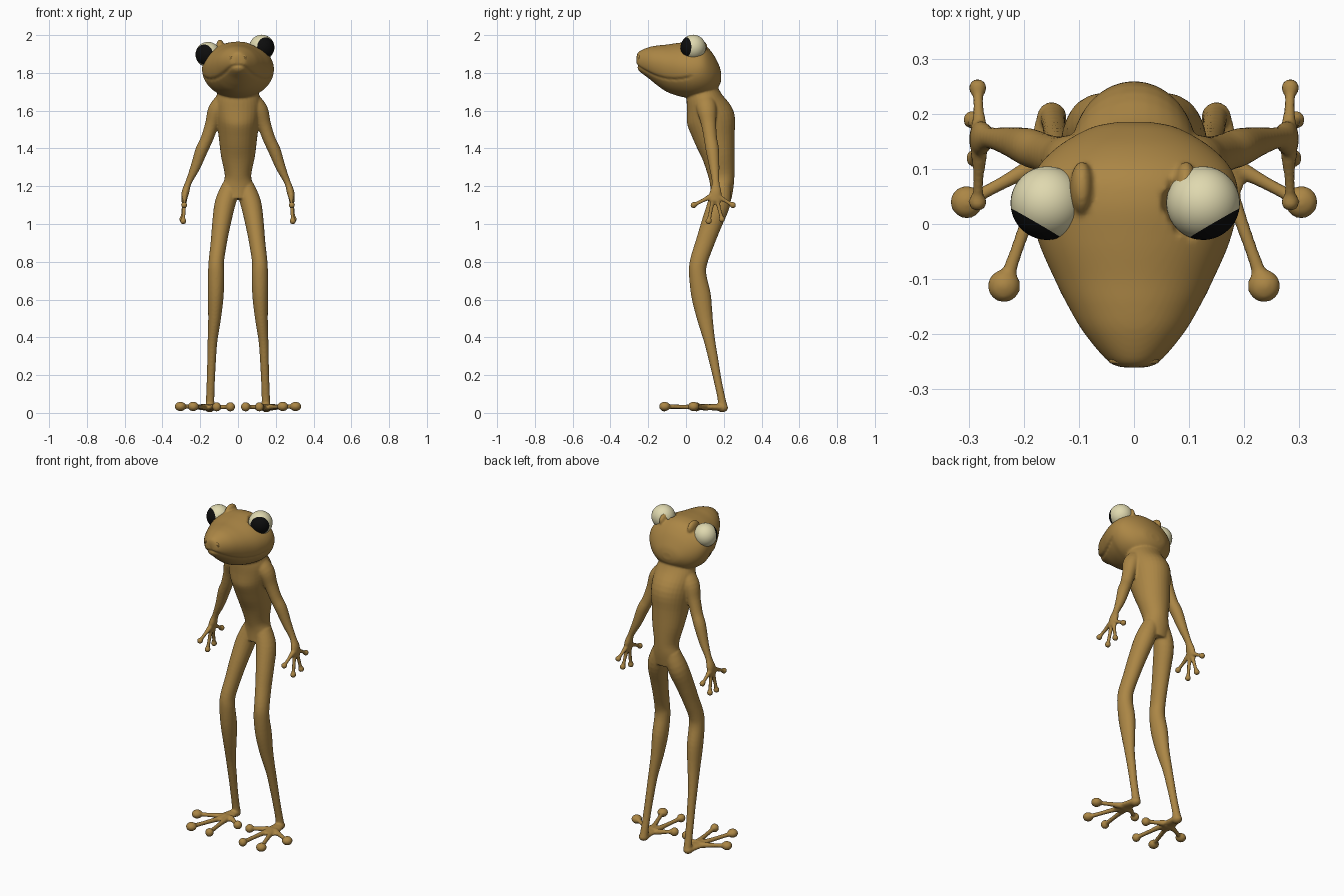
import bpy, bmesh, math
from mathutils import Vector, Matrix

if "Cube" in bpy.data.objects:
    bpy.data.objects.remove(bpy.data.objects["Cube"])


def material(name, rgb, rough):
    m = bpy.data.materials.new(name)
    m.use_nodes = True
    m.diffuse_color = (*rgb, 1)
    bsdf = m.node_tree.nodes["Principled BSDF"]
    bsdf.inputs["Base Color"].default_value = (*rgb, 1)
    bsdf.inputs["Roughness"].default_value = rough
    return m


SKIN = material("ochre skin", (0.41, 0.24, 0.06), 0.6)
CREAM = material("cream eyeball", (0.74, 0.69, 0.43), 0.4)
BLACK = material("black pupil", (0.004, 0.004, 0.004), 0.4)


def make_object(name, bm, mats):
    mesh = bpy.data.meshes.new(name)
    bmesh.ops.recalc_face_normals(bm, faces=bm.faces)
    for f in bm.faces:
        f.smooth = True
    bm.to_mesh(mesh)
    bm.free()
    for m in mats:
        mesh.materials.append(m)
    ob = bpy.data.objects.new(name, mesh)
    bpy.context.collection.objects.link(ob)
    return ob


def sample(rows, steps):
    """Smooth spline through rows of numbers."""
    rows = [Vector(r) for r in rows]
    out = []
    for i in range(len(rows) - 1):
        a, b = rows[max(i - 1, 0)], rows[i]
        c, d = rows[i + 1], rows[min(i + 2, len(rows) - 1)]
        for k in range(steps):
            t = k / steps
            out.append(0.5 * (2 * b + (c - a) * t + (2 * a - 5 * b + 4 * c - d) * t ** 2
                              + (3 * b - a - 3 * c + d) * t ** 3))
    return out + [rows[-1]]


def skin_rings(bm, rings):
    """Bridge rings of points into a closed skin."""
    loops = [[bm.verts.new(p) for p in ring] for ring in rings]
    n = len(loops[0])
    for a, b in zip(loops, loops[1:]):
        for i in range(n):
            j = (i + 1) % n
            bm.faces.new((a[i], a[j], b[j], b[i]))
    bm.faces.new(loops[0][::-1])
    bm.faces.new(loops[-1])


def tube(bm, rows, side=1, ref=(0, 1, 0), steps=4, n=20):
    """Limb through rows of x, y, z, width radius, depth radius."""
    pts = sample(rows, steps)
    rings = []
    for i, p in enumerate(pts):
        q, r = pts[max(i - 1, 0)], pts[min(i + 1, len(pts) - 1)]
        t = (Vector(r[:3]) - Vector(q[:3])).normalized()
        u = t.cross(Vector(ref)).normalized()
        v = u.cross(t)
        ring = []
        for k in range(n):
            a = math.tau * k / n
            co = Vector(p[:3]) + u * p[3] * math.cos(a) + v * p[4] * math.sin(a)
            ring.append((co.x * side, co.y, co.z))
        rings.append(ring)
    skin_rings(bm, rings)


def ball(bm, center, scale):
    mat = Matrix.Translation(center) @ Matrix.Diagonal((*scale, 1))
    bmesh.ops.create_uvsphere(bm, u_segments=20, v_segments=12, radius=1, matrix=mat)


def digit(bm, root, tip, thick, pad, side, ref):
    """Finger or toe: thin stalk with a round pad."""
    a, b = Vector(root), Vector(tip)
    tube(bm, [(*a.lerp(b, f), thick * k, thick * k)
              for f, k in ((0, 1.5), (0.4, 1.05), (0.75, 0.95), (1, 1.2))], side, ref, n=14)
    ball(bm, (tip[0] * side, tip[1], tip[2]), pad)


body = bmesh.new()

# Torso and neck
tube(body, [(0, .07, 1.78, .10, .08), (0, .085, 1.71, .105, .085), (0, .10, 1.65, .12, .10),
            (0, .13, 1.56, .115, .128), (0, .15, 1.46, .102, .11), (0, .172, 1.36, .09, .087),
            (0, .187, 1.26, .07, .07), (0, .19, 1.20, .08, .062), (0, .185, 1.13, .075, .055)], n=32)

FINGERS = [(.285, .04, 1.10), (.29, .12, 1.015), (.295, .19, 1.025), (.285, .248, 1.10)]
TOES = [(.04, .055, .032), (.113, -.115, .032), (.237, -.113, .034), (.305, .04, .034)]

for s in (1, -1):
    # Leg from hip to ankle
    tube(body, [(.035, .19, 1.20, .05, .05), (.068, .175, 1.11, .055, .06),
                (.088, .135, 1.0, .049, .055), (.102, .10, .9, .043, .05),
                (.115, .067, .8, .041, .047), (.116, .062, .73, .043, .046),
                (.118, .08, .62, .042, .052), (.124, .10, .5, .034, .042),
                (.135, .125, .38, .026, .03), (.14, .148, .27, .023, .025),
                (.144, .168, .17, .022, .021), (.147, .187, .08, .022, .021),
                (.148, .195, .03, .024, .026)], s)
    # Foot: heel, sole and toes
    ball(body, (.15 * s, .192, .027), (.028, .031, .024))
    tube(body, [(.15, .20, .028, .026, .018), (.155, .15, .03, .034, .017),
                (.16, .09, .03, .045, .014), (.165, .05, .03, .03, .011)], s, (0, 0, 1))
    for i, tip in enumerate(TOES):
        r = (.025, .024, .03, .03)[i]
        digit(body, (.15 + (i - 1.5) * .016, .11, .03), tip, .0125, (r, r, .025), s, (0, 0, 1))
    # Arm from shoulder to palm
    tube(body, [(.06, .10, 1.66, .05, .055), (.11, .11, 1.605, .048, .053),
                (.137, .12, 1.53, .037, .04), (.165, .13, 1.45, .033, .035),
                (.193, .14, 1.39, .033, .035), (.226, .15, 1.30, .026, .027),
                (.262, .157, 1.22, .017, .02), (.278, .157, 1.17, .02, .031),
                (.287, .152, 1.12, .014, .033)], s)
    for tip in FINGERS:
        digit(body, (.282, .152 + (tip[1] - .15) * .2, 1.145), tip, .0105, (.017,) * 3, s, (1, 0, 0))
    # Brow ridge beside the eye
    ball(body, (.095 * s, .065, 1.935), (.022, .05, .042))

# Head: cross-sections as y, half width, top, bottom, height of widest line
SECTIONS = [(-.262, .015, 1.88, 1.84, 1.86), (-.252, .045, 1.91, 1.81, 1.86),
            (-.2, .09, 1.935, 1.77, 1.855), (-.15, .12, 1.945, 1.73, 1.845),
            (-.1, .145, 1.95, 1.698, 1.835), (-.03, .175, 1.96, 1.675, 1.825),
            (.04, .19, 1.965, 1.665, 1.82), (.095, .18, 1.95, 1.67, 1.82),
            (.14, .14, 1.905, 1.69, 1.80), (.175, .08, 1.84, 1.73, 1.785),
            (.186, .03, 1.80, 1.76, 1.78)]
EYES = {"left_eye": Vector((.126, .038, 1.935)), "right_eye": Vector((-.158, .038, 1.897))}
EYE_R = .067

rings = []
for y, w, top, bottom, mid in sample(SECTIONS, 8):
    mouth = 1.765 + .072 * ((y + .06) / .2) ** 2
    fade = min(1, max(0, (.04 - y) / .03))
    ring = []
    for k in range(96):
        a = math.tau * k / 96
        sn = math.sin(a)
        x, yy = w * math.cos(a), y
        z = mid + ((top - mid) if sn > 0 else (mid - bottom)) * sn
        # Lip line: a groove with the jaw set slightly back below it
        groove = math.exp(-((z - mouth) / .006) ** 2) * fade
        jaw = fade * .35 if z < mouth else 0
        inset = max(groove, jaw)
        x *= 1 - .07 * inset
        yy += .011 * inset * max(0, min(1, -y / .2))
        # Hollow the top of the head where the left eye sits
        eye = EYES["left_eye"]
        if (x - eye.x) ** 2 + (yy - eye.y) ** 2 < (EYE_R + .002) ** 2:
            z = min(z, eye.z - .008)
        ring.append((x, yy, z))
    rings.append(ring)
skin_rings(body, rings)

# Fuse everything into one smooth skin
ob = make_object("body", body, [SKIN])
rm = ob.modifiers.new("fuse", "REMESH")
rm.mode = "VOXEL"
rm.voxel_size = .0058
rm.use_smooth_shade = True
sm = ob.modifiers.new("soften", "SMOOTH")
sm.factor = .5
sm.iterations = 4

# Nostrils: small raised rims
for s, name in ((1, "left_nostril"), (-1, "right_nostril")):
    bm = bmesh.new()
    rim = []
    for i in range(25):
        a = math.tau * i / 24
        rim.append((.027 * s + .013 * math.cos(a), -.249, 1.878 + .013 * math.sin(a), .006, .006))
    tube(bm, rim, steps=1, n=10)
    make_object(name, bm, [SKIN])

# Eyes: the pupil is the cap of faces around the gaze direction
for name, center in EYES.items():
    gaze = Vector((math.copysign(.5, center.x), -.86, .02)).normalized()
    bm = bmesh.new()
    bmesh.ops.create_uvsphere(bm, u_segments=40, v_segments=28, radius=EYE_R,
                              matrix=gaze.to_track_quat("Z", "Y").to_matrix().to_4x4())
    for f in bm.faces:
        f.material_index = 1 if f.calc_center_median().normalized().dot(gaze) > .64 else 0
    bmesh.ops.translate(bm, verts=bm.verts, vec=center)
    make_object(name, bm, [CREAM, BLACK])
